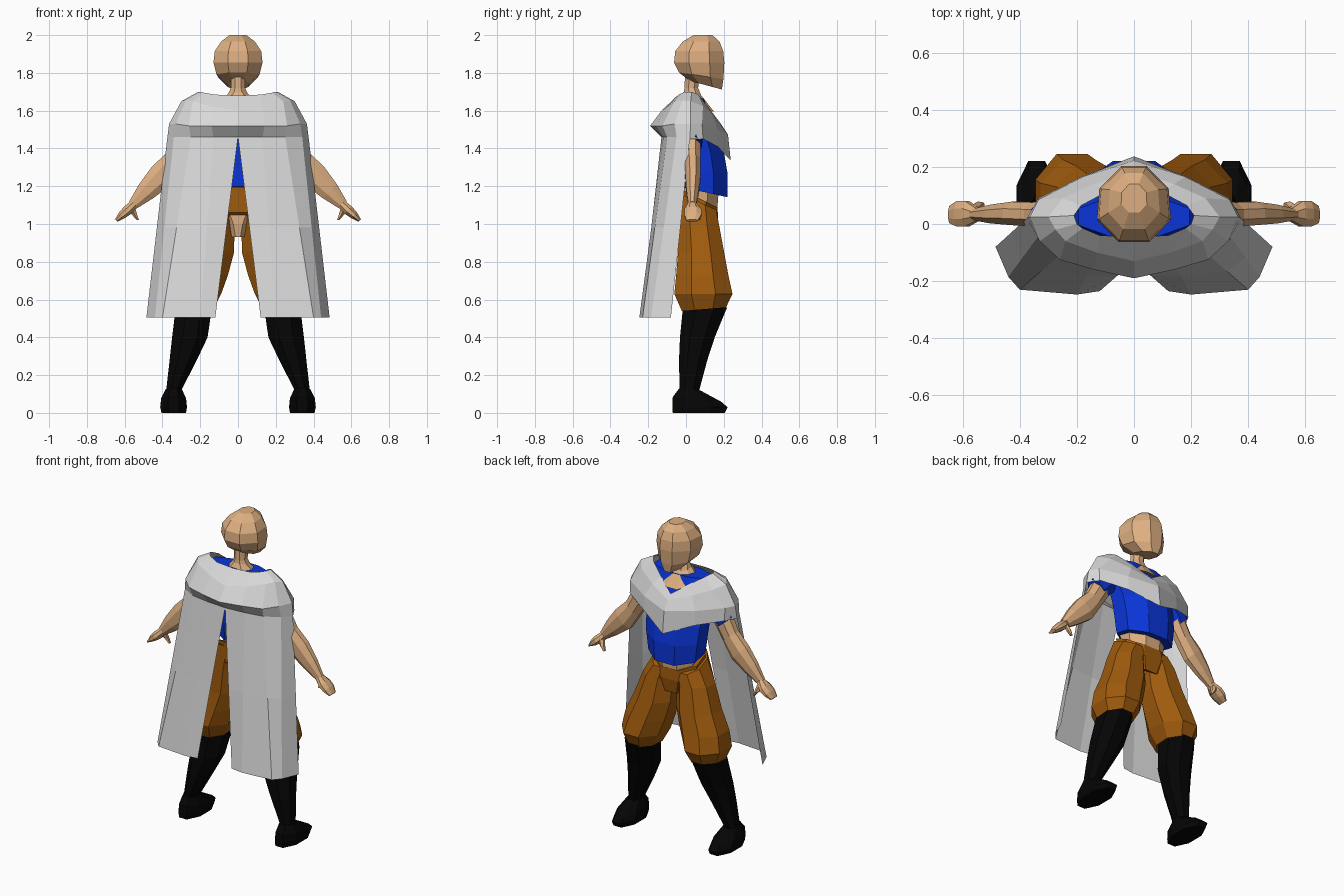
import bpy, bmesh, math


def material(name, rgb):
    m = bpy.data.materials.new(name)
    m.diffuse_color = (*rgb, 1)
    return m


SKIN = material("skin", (0.73, 0.43, 0.22))
BLUE = material("blue_cloth", (0.003, 0.036, 0.70))
BROWN = material("brown_cloth", (0.35, 0.105, 0.004))
BLACK = material("black_leather", (0.0015, 0.0015, 0.0015))
GREY = material("pale_grey_cloth", (0.69, 0.69, 0.69))


def finish(name, bm, mat, mirror):
    bmesh.ops.recalc_face_normals(bm, faces=bm.faces)
    me = bpy.data.meshes.new(name)
    bm.to_mesh(me)
    bm.free()
    me.materials.append(mat)
    ob = bpy.data.objects.new(name, me)
    bpy.context.collection.objects.link(ob)
    if mirror:
        ob.modifiers.new("Mirror", 'MIRROR')
    return ob


def loft(name, mat, rings, mirror=False, n=8):
    """Rings are (x, y, z, rx, ry, slope along y, slope along x)."""
    bm = bmesh.new()
    loops = []
    k = 1 / math.cos(math.pi / n)
    for ring in rings:
        x, y, z, rx, ry, sy, sx = (list(ring) + [0, 0])[:7]
        loop = []
        for i in range(n):
            a = (i + 0.5) * 2 * math.pi / n
            dx, dy = rx * k * math.cos(a), ry * k * math.sin(a)
            loop.append(bm.verts.new((x + dx, y + dy, z + sy * dy + sx * dx)))
        loops.append(loop)
    for a, b in zip(loops, loops[1:]):
        for i in range(n):
            j = (i + 1) % n
            bm.faces.new((a[i], a[j], b[j], b[i]))
    bm.faces.new(loops[0])
    bm.faces.new(loops[-1])
    return finish(name, bm, mat, mirror)


def sheet(name, mat, columns):
    """Mirrored open cloth surface from columns of points."""
    bm = bmesh.new()
    cols = [[bm.verts.new(p) for p in c] for c in columns]
    for a, b in zip(cols, cols[1:]):
        for i in range(len(a) - 1):
            bm.faces.new((a[i], b[i], b[i + 1], a[i + 1]))
    return finish(name, bm, mat, True)


# Head, narrowing towards the face, and neck with open chest
head = loft("head", SKIN, [
    (0, .105, 1.735, .06, .085, -.27), (0, .08, 1.785, .114, .118, -.15),
    (0, .07, 1.855, .13, .133), (0, .07, 1.915, .123, .127),
    (0, .08, 1.965, .09, .098), (0, .09, 2.0, .045, .05)])
for v in head.data.vertices:
    v.co.x *= 1 - 1.5 * max(0, v.co.y - .08)
loft("neck", SKIN, [
    (0, .062, 1.632, .095, .088, -.45), (0, .035, 1.69, .05, .046, -.2),
    (0, .028, 1.72, .038, .036), (0, .035, 1.80, .038, .04)])

# Shirt, sleeves and midriff
loft("shirt", BLUE, [
    (0, .092, 1.17, .165, .128, -.22), (0, .092, 1.28, .18, .128, -.1),
    (0, .080, 1.385, .19, .120), (0, .058, 1.47, .20, .106),
    (0, .038, 1.56, .24, .092), (0, .025, 1.665, .195, .07)])
loft("sleeve", BLUE, [
    (.20, .03, 1.55, .055, .065, 0, 1), (.285, .03, 1.46, .055, .058, 0, 1),
    (.312, .032, 1.42, .047, .050, 0, .9)], True)
loft("midriff", SKIN, [
    (0, .03, .93, .032, .045), (0, .035, 1.0, .06, .06),
    (0, .07, 1.07, .12, .095), (0, .075, 1.2, .135, .10)])

# Arms and hands
loft("arm", SKIN, [
    (.27, .03, 1.46, .045, .048, 0, 1), (.342, .034, 1.335, .044, .042, 0, .8),
    (.41, .037, 1.25, .049, .041, 0, 1), (.487, .035, 1.173, .037, .033, 0, 1),
    (.557, .033, 1.10, .019, .02, 0, 1)], True)
loft("hand", SKIN, [
    (.545, .033, 1.11, .016, .02, 0, 1), (.585, .036, 1.072, .019, .045, 0, 1),
    (.615, .036, 1.046, .015, .045, 0, 1), (.645, .033, 1.018, .006, .03, 0, 1)], True)
loft("thumb", SKIN, [
    (.562, .05, 1.085, .018, .016), (.548, .062, 1.05, .014, .014),
    (.53, .066, 1.02, .006, .01)], True, 6)

# Baggy shorts
loft("shorts_waist", BROWN, [
    (0, .075, .98, .10, .08, -.6), (0, .065, 1.04, .15, .105, -.2),
    (0, .062, 1.14, .15, .105, -.5)])
loft("shorts_leg", BROWN, [
    (.085, .06, 1.12, .08, .10, -.45), (.12, .066, 1.0, .102, .108),
    (.148, .08, .85, .127, .122), (.19, .086, .73, .137, .138),
    (.217, .092, .63, .128, .154), (.222, .093, .545, .088, .115, .05)], True)

# Boots
loft("boot", BLACK, [
    (.235, .10, .55, .095, .118, .08), (.255, .06, .40, .094, .092),
    (.29, .038, .28, .072, .075), (.34, .018, .12, .040, .052)], True)
loft("foot", BLACK, [
    (.34, .068, 0, .065, .138), (.341, .074, .03, .071, .146),
    (.341, .058, .072, .066, .128, -.1), (.34, .02, .125, .042, .055, -.1)], True)

# Shoulder mantle, columns run from the back centre round to the front point
mantle = [
    [(0, -.045, 1.68), (0, -.13, 1.60), (0, -.19, 1.52), (0, -.13, 1.46)],
    [(.12, -.04, 1.685), (.13, -.10, 1.62), (.14, -.16, 1.52), (.13, -.12, 1.46)],
    [(.18, -.015, 1.695), (.24, -.06, 1.65), (.26, -.125, 1.52), (.25, -.10, 1.46)],
    [(.20, 0, 1.70), (.275, -.02, 1.655), (.33, -.06, 1.53), (.34, -.05, 1.46)],
    [(.21, .03, 1.70), (.30, .025, 1.65), (.365, .025, 1.53), (.375, .02, 1.45)],
    [(.185, .065, 1.685), (.25, .09, 1.625), (.335, .085, 1.53), (.335, .09, 1.45)],
    [(.10, .11, 1.63), (.14, .14, 1.58), (.18, .165, 1.50), (.18, .168, 1.41)],
    [(0, .155, 1.56), (0, .185, 1.53), (0, .222, 1.475), (0, .237, 1.335)]]
sheet("mantle", GREY, mantle)

# Split cape hanging from the back of the mantle
hem = [(.12, -.235), (.20, -.247), (.40, -.23), (.44, -.185), (.485, -.08)]
cape = []
for col, (hx, hy) in zip(mantle, hem):
    x, y, z = col[-1]
    cape.append([(x + (hx - x) * t, y + (hy - y) * t, z + (.505 - z) * t)
                 for t in (0, .5, 1)])
sheet("cape", GREY, cape)
